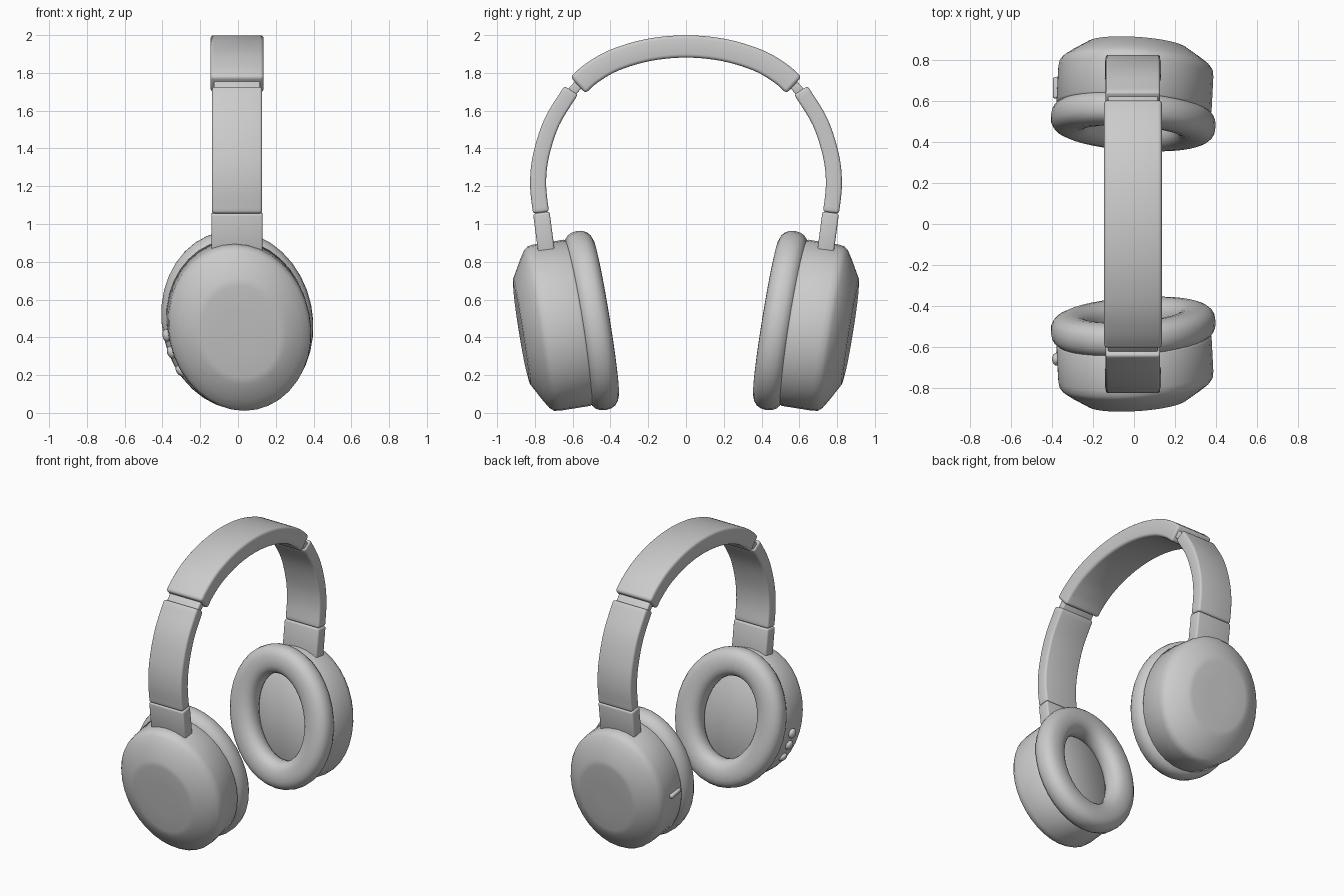
import bpy, bmesh, math
from mathutils import Vector, Matrix

if "Cube" in bpy.data.objects:
    bpy.data.objects.remove(bpy.data.objects["Cube"])

XC = -0.005            # headband centre in x
SEG = 36
LEAN = math.radians(12)  # ear cup oval turned in its own plane

# Ear cup frame: columns are across, up, outward (for the +y cup)
CUP = (Matrix.Translation((0, 0.576, 0.477))
       @ Matrix.Rotation(math.radians(-3), 4, 'Z')
       @ Matrix.Rotation(math.radians(-9), 4, 'X'))


def cup_point(x, u, t, side):
    p = CUP @ Vector((x, t, u))
    p.y *= side
    return p


def finish(name, bm, angle=50):
    bmesh.ops.recalc_face_normals(bm, faces=bm.faces)
    mesh = bpy.data.meshes.new(name)
    bm.to_mesh(mesh)
    bm.free()
    ob = bpy.data.objects.new(name, mesh)
    bpy.context.collection.objects.link(ob)
    bpy.ops.object.select_all(action='DESELECT')
    ob.select_set(True)
    bpy.context.view_layer.objects.active = ob
    bpy.ops.object.shade_smooth_by_angle(angle=math.radians(angle))
    return ob


def oval_loft(name, rings, side, closed=False):
    """Skin oval rings (half width, half height, outward offset)."""
    bm = bmesh.new()
    c, s = math.cos(LEAN), math.sin(LEAN)
    loops = []
    for a, b, t in rings:
        loop = []
        for i in range(SEG):
            f = 2 * math.pi * i / SEG
            x, u = a * math.cos(f), b * math.sin(f)
            loop.append(bm.verts.new(cup_point(x * c - u * s, x * s + u * c, t, side)))
        loops.append(loop)
    pairs = list(zip(loops, loops[1:] + loops[:1]))
    for l0, l1 in (pairs if closed else pairs[:-1]):
        for i in range(SEG):
            j = (i + 1) % SEG
            bm.faces.new((l0[i], l0[j], l1[j], l1[i]))
    if not closed:
        bm.faces.new(loops[0])
        bm.faces.new(loops[-1])
    return finish(name, bm, 65)


def smooth_path(pts, steps=5):
    """Catmull-Rom through (y, z) points."""
    p = [Vector(q) for q in pts]
    p = [2 * p[0] - p[1]] + p + [2 * p[-1] - p[-2]]
    out = []
    for i in range(1, len(p) - 2):
        a, b, c, d = p[i - 1:i + 3]
        for k in range(steps):
            t = k / steps
            out.append(0.5 * (2 * b + (c - a) * t + (2 * a - 5 * b + 4 * c - d) * t * t
                              + (3 * b - a - 3 * c + d) * t ** 3))
    return out + [p[-2]]


def strip(name, pts, thick, half_w, bevel, side=1, steps=5):
    """Flat band of rectangular section following a path in the yz plane."""
    path = smooth_path(pts, steps)
    bm = bmesh.new()
    loops = []
    for i, p in enumerate(path):
        d = (path[min(i + 1, len(path) - 1)] - path[max(i - 1, 0)]).normalized()
        n = Vector((-d.y, d.x)) * thick / 2
        loops.append([bm.verts.new((XC + sx * half_w, side * q.x, q.y))
                      for sx, q in ((-1, p - n), (1, p - n), (1, p + n), (-1, p + n))])
    for l0, l1 in zip(loops, loops[1:]):
        for i in range(4):
            j = (i + 1) % 4
            bm.faces.new((l0[i], l0[j], l1[j], l1[i]))
    bm.faces.new(loops[0])
    bm.faces.new(loops[-1])
    bmesh.ops.recalc_face_normals(bm, faces=bm.faces)
    edges = [e for e in bm.edges if e.calc_face_angle(0) > math.radians(45)]
    bmesh.ops.bevel(bm, geom=edges, offset=bevel, segments=3, profile=0.5, affect='EDGES')
    return finish(name, bm)


def spow(v, e):
    return math.copysign(abs(v) ** e, v)


# Padded top of the headband
half = [(0.572, 1.735), (0.50, 1.798), (0.38, 1.867), (0.20, 1.921)]
strip("headband_top", half + [(0, 1.94)] + [(-y, z) for y, z in reversed(half)],
      0.118, 0.141, 0.018)

for side, tag in ((-1, "front"), (1, "back")):
    # Curved arm, its hinge tongue and the yoke that enters the cup
    strip(tag + "_arm", [(0.768, 1.06), (0.783, 1.21), (0.768, 1.36), (0.71, 1.54), (0.608, 1.708)],
          0.085, 0.133, 0.014, side)
    strip(tag + "_hinge", [(0.63, 1.67), (0.555, 1.755)], 0.05, 0.122, 0.008, side, 1)
    strip(tag + "_yoke", [(0.737, 0.84), (0.766, 1.06)], 0.088, 0.136, 0.012, side, 1)
    strip(tag + "_yoke_tongue", [(0.763, 1.03), (0.77, 1.09)], 0.06, 0.122, 0.006, side, 1)

    # Ear cup shell with a sloped outer rim and flat outer face
    a, b = 0.377, 0.448
    shell = [(0.97, -0.02), (1, 0.0), (1, 0.165), (0.99, 0.195), (0.95, 0.217), (0.85, 0.245),
             (0.64, 0.297), (0.55, 0.302), (0.25, 0.303)]
    oval_loft(tag + "_ear_cup", [(a * k, b * k, t) for k, t in shell], side)

    # Ring cushion
    tube = []
    for i in range(20):
        f = 2 * math.pi * i / 20
        r = 0.096 * spow(math.cos(f), 0.85)
        tube.append((0.304 + r, 0.387 + r, -0.076 + 0.082 * spow(math.sin(f), 0.85)))
    oval_loft(tag + "_cushion", tube, side, closed=True)

# Three control buttons on the front cup
for i, (x, z) in enumerate(((-0.378, 0.41), (-0.353, 0.32), (-0.303, 0.222))):
    bm = bmesh.new()
    turn = math.atan2(z - 0.47, x)
    m = (Matrix.Translation((x, -0.66, z)) @ Matrix.Rotation(-turn, 4, 'Y')
         @ Matrix.Diagonal((0.022, 0.032, 0.034, 1)))
    bmesh.ops.create_uvsphere(bm, u_segments=16, v_segments=10, radius=1, matrix=m)
    finish("button_%d" % (i + 1), bm)

# Slim switch on the back cup
bm = bmesh.new()
bmesh.ops.create_cube(bm, size=1, matrix=Matrix.Translation((-0.377, 0.665, 0.49))
                      @ Matrix.Rotation(math.radians(-9), 4, 'X')
                      @ Matrix.Diagonal((0.036, 0.105, 0.028, 1)))
bmesh.ops.bevel(bm, geom=bm.edges[:], offset=0.009, segments=3, profile=0.5, affect='EDGES')
finish("switch", bm)
